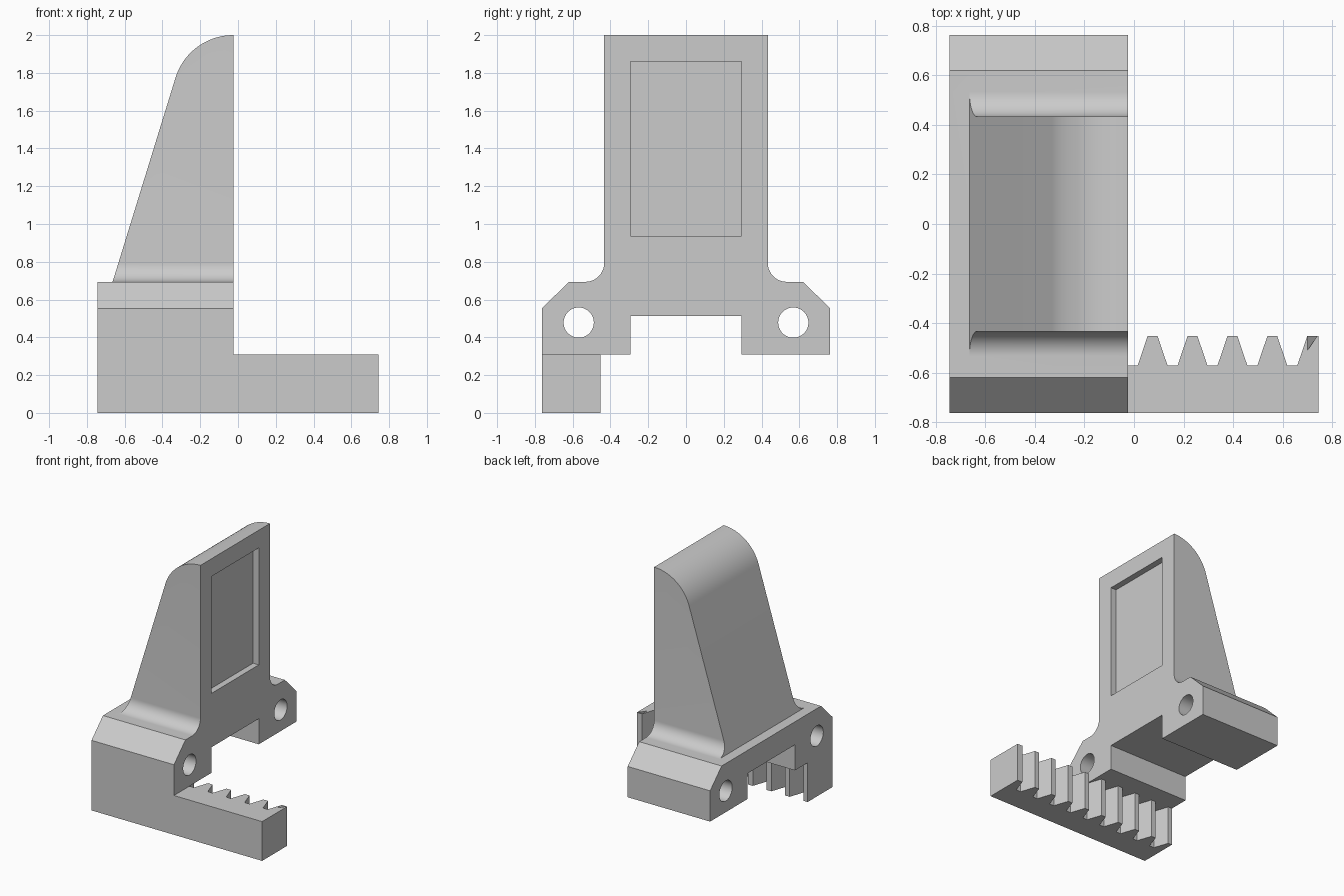
import bpy, bmesh, math
from math import sin, cos, pi

if "Cube" in bpy.data.objects:
    bpy.data.objects.remove(bpy.data.objects["Cube"], do_unlink=True)

grey = bpy.data.materials.new("plain_grey")
grey.use_nodes = True
grey.diffuse_color = (0.6, 0.6, 0.6, 1)
grey.node_tree.nodes["Principled BSDF"].inputs["Base Color"].default_value = (0.6, 0.6, 0.6, 1)


def prism(name, profile, axis, lo, hi):
    """Extrude a 2D outline along an axis; the outline uses the other two axes in order."""
    def place(p, d):
        c = list(p)
        c.insert("xyz".index(axis), d)
        return c
    bm = bmesh.new()
    base = [bm.verts.new(place(p, lo)) for p in profile]
    top = [bm.verts.new(place(p, hi)) for p in profile]
    n = len(profile)
    bm.faces.new(base)
    bm.faces.new(top[::-1])
    for i in range(n):
        j = (i + 1) % n
        bm.faces.new((base[i], top[i], top[j], base[j]))
    bmesh.ops.recalc_face_normals(bm, faces=bm.faces)
    mesh = bpy.data.meshes.new(name)
    bm.to_mesh(mesh)
    bm.free()
    obj = bpy.data.objects.new(name, mesh)
    bpy.context.collection.objects.link(obj)
    mesh.materials.append(grey)
    return obj


def arc(cx, cy, r, a, b, n):
    return [(cx + r * cos(a + (b - a) * i / n), cy + r * sin(a + (b - a) * i / n)) for i in range(n + 1)]


def rect(a, b, c, d):
    return [(a, c), (b, c), (b, d), (a, d)]


def combine(target, other, operation):
    mod = target.modifiers.new(operation.lower(), 'BOOLEAN')
    mod.operation, mod.solver, mod.object = operation, 'EXACT', other
    bpy.context.view_layer.objects.active = target
    bpy.ops.object.modifier_apply(modifier=mod.name)
    bpy.data.objects.remove(other, do_unlink=True)


BACK, PAD = -0.745, -0.025      # rear and gripping planes along x
SIDE, WALL = 0.763, 0.433       # half widths of foot and tower
BASE, LEDGE, TOP = 0.31, 0.694, 2.0
FILLET = 0.1

# Foot and tower outline: one half, then mirrored
half = [(0.295, 0.512), (0.295, BASE), (SIDE, BASE), (SIDE, 0.553), (0.62, LEDGE)]
half += arc(WALL + FILLET, LEDGE + FILLET, FILLET, 1.5 * pi, pi, 16)
half += [(WALL, TOP)]
finger = prism("gripper_finger", half + [(-y, z) for y, z in reversed(half)], "x", BACK, PAD)

# Sloped back with rounded crown
slope = math.atan2(0.33, 1.08)
crown = arc(PAD, TOP - 0.32, 0.32, pi - slope, pi / 2, 24)
back_cut = [(-1, LEDGE), (-0.664, LEDGE)] + crown + [(PAD, 2.2), (-1, 2.2)]
combine(finger, prism("back_cutter", back_cut, "y", -1, 1), 'DIFFERENCE')

# Shallow pad recess and the two pin holes
combine(finger, prism("recess_cutter", rect(-0.295, 0.295, 0.937, 1.86), "x", PAD - 0.05, 0.2), 'DIFFERENCE')
for side in (-1, 1):
    hole = arc(side * 0.568, 0.478, 0.08, 0, 2 * pi, 48)[:-1]
    combine(finger, prism("hole_cutter", hole, "x", -1, 1), 'DIFFERENCE')

# Gear rack with trapezoid teeth, clipped at both ends
PITCH, ROOT, TIP = 0.161, -0.57, -0.452
teeth = []
for i in range(-5, 5):
    c = 0.075 + i * PITCH
    teeth += [(c - 0.06, ROOT), (c - 0.02, TIP), (c + 0.02, TIP), (c + 0.06, ROOT)]
teeth = [p for p in teeth if BACK < p[0] < -BACK]
outline = [(-BACK, -SIDE), (BACK, -SIDE), (BACK, TIP)] + teeth
outline += [(0.659, ROOT), (0.699, TIP), (-BACK, TIP)]
rack = prism("gear_rack", outline, "z", 0, BASE)
combine(rack, prism("chamfer_cutter", [(0.65, 0.36), (0.8, 0.21), (0.8, 0.36)], "y", -1, 0), 'DIFFERENCE')
combine(finger, rack, 'UNION')

# Smooth rounded areas, keep edges sharp
bpy.ops.object.select_all(action='DESELECT')
finger.select_set(True)
bpy.context.view_layer.objects.active = finger
bpy.ops.object.shade_smooth_by_angle(angle=math.radians(15))
